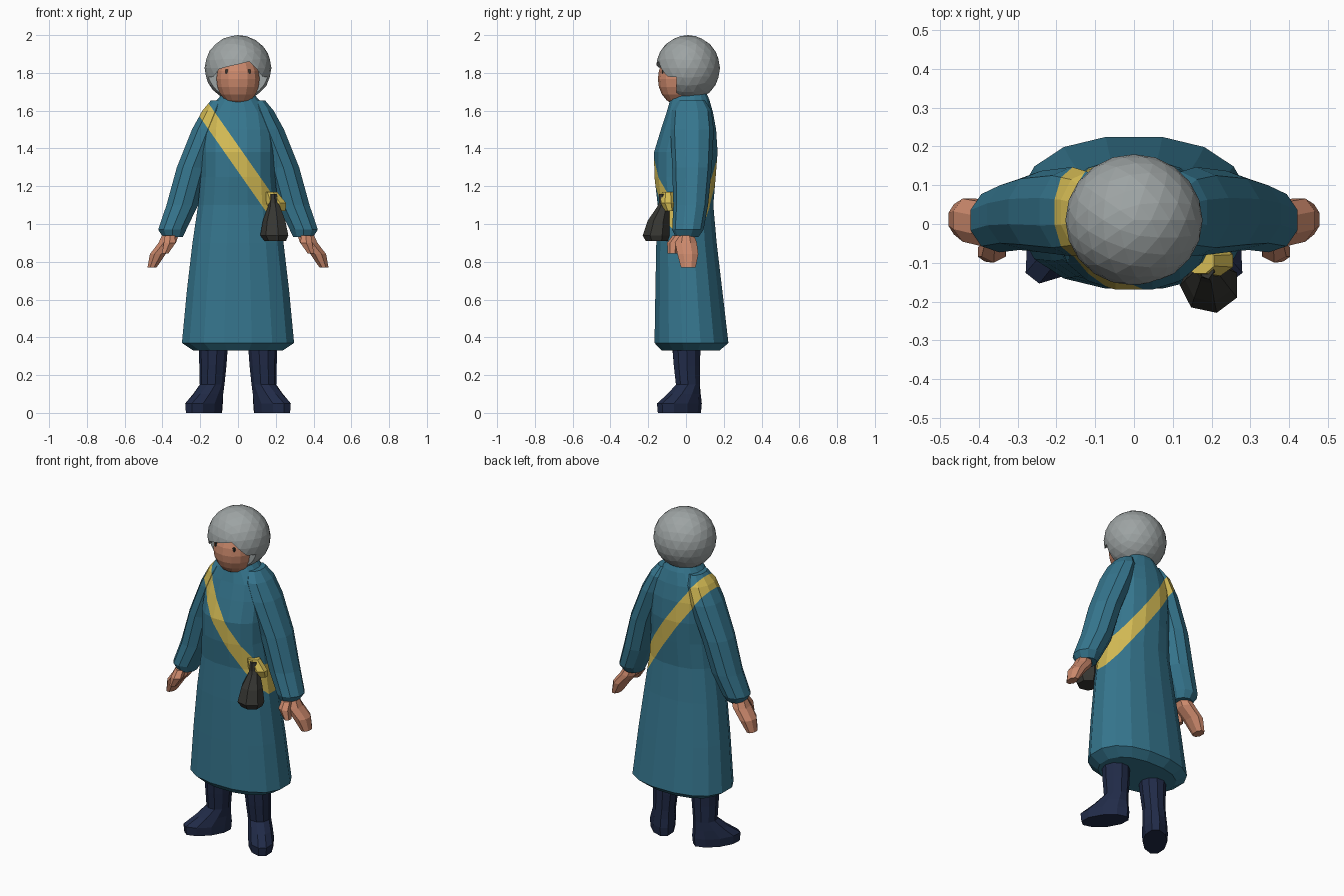
import bpy, bmesh, math
from mathutils import Vector, Matrix

if "Cube" in bpy.data.objects:
    bpy.data.objects.remove(bpy.data.objects["Cube"])


def material(name, rgb):
    m = bpy.data.materials.new(name)
    m.diffuse_color = (*rgb, 1)
    m.use_nodes = True
    m.node_tree.nodes["Principled BSDF"].inputs["Base Color"].default_value = m.diffuse_color
    return m


TEAL = material("teal cloth", (0.036, 0.18, 0.27))
YELLOW = material("yellow strap", (0.66, 0.50, 0.09))
SKIN = material("skin", (0.60, 0.25, 0.15))
GREY = material("grey hair", (0.34, 0.37, 0.37))
NAVY = material("navy boots", (0.015, 0.024, 0.065))
DARK = material("dark leather", (0.037, 0.037, 0.032))


def finish(bm, name, *mats):
    bmesh.ops.recalc_face_normals(bm, faces=bm.faces[:])
    me = bpy.data.meshes.new(name)
    bm.to_mesh(me)
    bm.free()
    for m in mats:
        me.materials.append(m)
    ob = bpy.data.objects.new(name, me)
    bpy.context.collection.objects.link(ob)
    return ob


def loft(rings, sides, side=1, power=2.0):
    """Closed skin over horizontal rings (cx, cy, z, rx, ry[, turn])."""
    bm = bmesh.new()
    loops = []
    for cx, cy, z, rx, ry, *turn in rings:
        t = turn[0] if turn else 0
        loop = []
        for i in range(sides):
            a = 2 * math.pi * (i + 0.5) / sides
            c, s = math.cos(a), math.sin(a)
            u = rx * math.copysign(abs(c) ** (2 / power), c)
            v = ry * math.copysign(abs(s) ** (2 / power), s)
            x = cx + u * math.cos(t) - v * math.sin(t)
            y = cy + u * math.sin(t) + v * math.cos(t)
            loop.append(bm.verts.new((side * x, y, z)))
        loops.append(loop)
    for a, b in zip(loops, loops[1:]):
        for i in range(sides):
            j = (i + 1) % sides
            bm.faces.new((a[i], a[j], b[j], b[i]))
    bm.faces.new(loops[0])
    bm.faces.new(loops[-1])
    return bm


# The strap is a slanted slab cut into the cloth
STRAP_N = Vector((0.819, 0, 0.573))
STRAP_LOW, STRAP_HIGH = 0.733, 0.812


def cut_strap(bm):
    for d in (STRAP_LOW, STRAP_HIGH):
        bmesh.ops.bisect_plane(bm, geom=bm.verts[:] + bm.edges[:] + bm.faces[:],
                               plane_co=STRAP_N * d, plane_no=STRAP_N)
    for f in bm.faces:
        c = f.calc_center_median()
        if STRAP_LOW < c.dot(STRAP_N) < STRAP_HIGH and c.z > 1.02:
            f.material_index = 1


# Coat: z, front y, back y, half width
coat = [(0.33, -0.13, 0.18, 0.24), (0.37, -0.17, 0.228, 0.302), (0.65, -0.165, 0.195, 0.275),
        (0.90, -0.16, 0.165, 0.245), (1.10, -0.152, 0.147, 0.215), (1.25, -0.17, 0.16, 0.20),
        (1.38, -0.172, 0.17, 0.20), (1.50, -0.135, 0.162, 0.195), (1.59, -0.105, 0.145, 0.175),
        (1.66, -0.085, 0.125, 0.11), (1.69, -0.06, 0.11, 0.085)]
bm = loft([(0, (f + b) / 2, z, w, (b - f) / 2) for z, f, b, w in coat], 16, power=2.3)
cut_strap(bm)
finish(bm, "coat", TEAL, YELLOW)

for s, label in ((-1, "left"), (1, "right")):
    # Sleeves
    bm = loft([(0.10, 0.03, 1.655, 0.045, 0.07), (0.12, 0.03, 1.60, 0.072, 0.105),
               (0.16, 0.032, 1.50, 0.088, 0.115), (0.24, 0.032, 1.30, 0.088, 0.105),
               (0.295, 0.025, 1.10, 0.088, 0.092), (0.348, 0.01, 0.97, 0.078, 0.083),
               (0.345, 0.005, 0.93, 0.055, 0.06)], 10, s)
    if s < 0:
        cut_strap(bm)
    finish(bm, label + "_sleeve", TEAL, YELLOW)

    # Hands with thumbs
    finish(loft([(0.35, 0.0, 0.96, 0.045, 0.04), (0.375, 0.0, 0.90, 0.05, 0.062),
                 (0.425, 0.01, 0.84, 0.045, 0.06), (0.455, 0.012, 0.77, 0.026, 0.042)], 8, s),
           label + "_hand", SKIN)
    finish(loft([(0.36, -0.04, 0.94, 0.03, 0.03), (0.362, -0.068, 0.90, 0.036, 0.032),
                 (0.385, -0.072, 0.845, 0.02, 0.025)], 6, s), label + "_thumb", SKIN)

    # Boots with turned-out feet
    t = math.radians(-52)
    finish(loft([(0.18, -0.035, 0.0, 0.135, 0.068, t), (0.18, -0.035, 0.05, 0.14, 0.072, t),
                 (0.158, -0.01, 0.10, 0.10, 0.068, t), (0.137, 0.01, 0.15, 0.068, 0.064, t),
                 (0.133, 0.005, 0.25, 0.075, 0.07, t), (0.13, 0.0, 0.40, 0.08, 0.08, t)], 10, s),
           label + "_boot", NAVY)

    # Eyes
    bm = bmesh.new()
    bmesh.ops.create_cube(bm, size=1, matrix=Matrix.Translation((s * 0.055, -0.123, 1.808))
                          @ Matrix.Diagonal((0.022, 0.009, 0.022, 1)))
    finish(bm, label + "_eye", DARK)

# Face and neck
bm = bmesh.new()
bmesh.ops.create_uvsphere(bm, u_segments=14, v_segments=10, radius=1,
                          matrix=Matrix.Translation((0, -0.036, 1.768))
                          @ Matrix.Diagonal((0.117, 0.113, 0.14, 1)))
finish(bm, "face", SKIN)
finish(loft([(0, 0.01, 1.60, 0.075, 0.075), (0, 0.01, 1.72, 0.075, 0.075)], 10), "neck", SKIN)

# Hair: faceted ball with a face opening under the fringe
bm = bmesh.new()
bmesh.ops.create_icosphere(bm, subdivisions=3, radius=1,
                           matrix=Matrix.Translation((0, 0.01, 1.825))
                           @ Matrix.Diagonal((0.177, 0.17, 0.175, 1)))
hair = finish(bm, "hair", GREY)
bm = bmesh.new()
outline = [(-0.3, 1.5), (0.3, 1.5), (0.3, 1.77), (0.13, 1.78), (0.10, 1.82), (0.06, 1.86),
           (0.0, 1.845), (-0.06, 1.832), (-0.10, 1.82), (-0.13, 1.78), (-0.3, 1.77)]
face = bm.faces.new([bm.verts.new((x, -0.4, z)) for x, z in outline])
new = bmesh.ops.extrude_face_region(bm, geom=[face])["geom"]
bmesh.ops.translate(bm, vec=(0, 0.35, 0),
                    verts=[v for v in new if isinstance(v, bmesh.types.BMVert)])
cutter = finish(bm, "face_opening_cutter", GREY)
cutter.hide_render = True
cutter.hide_viewport = True
cutter.display_type = 'WIRE'
mod = hair.modifiers.new("face opening", 'BOOLEAN')
mod.operation = 'DIFFERENCE'
mod.solver = 'EXACT'
mod.object = cutter

# Pouch hanging from the strap end
finish(loft([(0.20, -0.155, 0.91, 0.06, 0.06), (0.196, -0.158, 0.94, 0.078, 0.073),
             (0.194, -0.145, 1.02, 0.062, 0.058), (0.192, -0.12, 1.09, 0.034, 0.034),
             (0.19, -0.115, 1.11, 0.028, 0.03), (0.188, -0.108, 1.16, 0.02, 0.035)], 7),
       "pouch", DARK)
finish(loft([(0.205, -0.085, 1.07, 0.05, 0.03), (0.20, -0.095, 1.11, 0.06, 0.042),
             (0.17, -0.095, 1.17, 0.04, 0.035)], 8), "strap_end", YELLOW)
